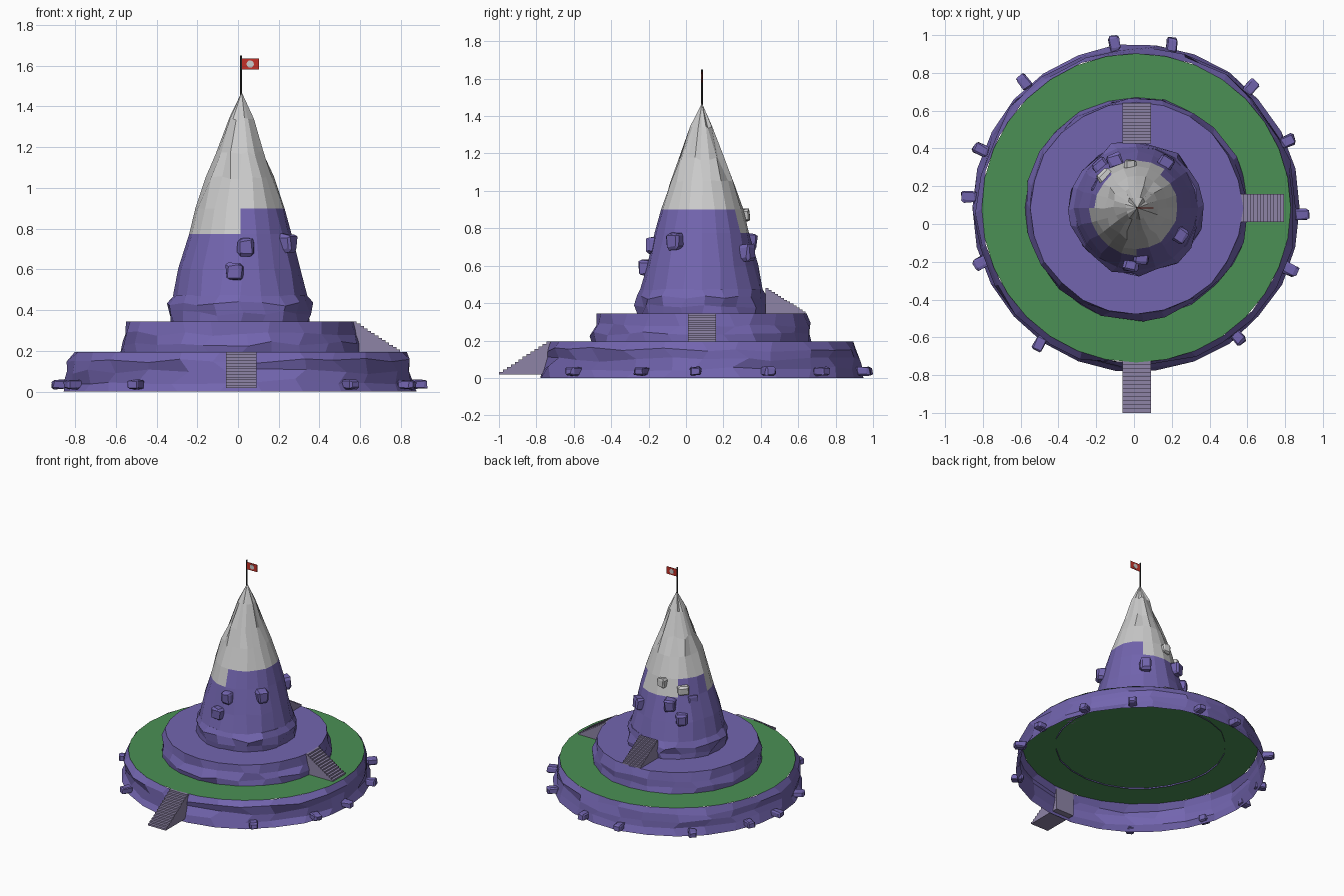
import bpy, bmesh, math, random
from mathutils import Vector, Matrix

if "Cube" in bpy.data.objects:
    bpy.data.objects.remove(bpy.data.objects["Cube"])

random.seed(7)
CX, CY = 0.012, 0.085          # common axis of the mountain


def material(name, rgb):
    m = bpy.data.materials.new(name)
    m.diffuse_color = (*rgb, 1)
    m.use_nodes = True
    m.node_tree.nodes["Principled BSDF"].inputs["Base Color"].default_value = m.diffuse_color
    return m


PURPLE = material("purple_rock", (0.17, 0.13, 0.43))
GREEN = material("grass", (0.07, 0.28, 0.09))
SNOW = material("snow", (0.75, 0.75, 0.77))
STONE = material("stair_stone", (0.27, 0.23, 0.38))
RED = material("flag_red", (0.55, 0.03, 0.02))
DARK = material("pole_dark", (0.03, 0.03, 0.03))


def finish(name, bm, *mats):
    me = bpy.data.meshes.new(name)
    bm.to_mesh(me)
    bm.free()
    for m in mats:
        me.materials.append(m)
    ob = bpy.data.objects.new(name, me)
    bpy.context.collection.objects.link(ob)
    return ob


def craggy_lathe(profile, n, jr, jz, ja=0.25, apex=None, cap=False):
    """Open revolved wall with jittered inner rings, for chiselled rock."""
    bm = bmesh.new()
    rings = []
    for k, (r, z, loose) in enumerate(profile):
        ring = []
        for i in range(n):
            a = math.tau * (i + random.uniform(-ja, ja) * loose) / n
            rr = r + random.uniform(-jr, jr) * (loose or 0.3)
            zz = z + random.uniform(-jz, jz) * loose
            ring.append(bm.verts.new((CX + rr * math.cos(a), CY + rr * math.sin(a), zz)))
        rings.append(ring)
    for a, b in zip(rings, rings[1:]):
        for i in range(n):
            j = (i + 1) % n
            bm.faces.new((a[i], a[j], b[j], b[i]))
    if cap:
        bm.faces.new(rings[-1])
    if apex:
        tip = bm.verts.new(apex)
        for i in range(n):
            bm.faces.new((rings[-1][i], rings[-1][(i + 1) % n], tip))
    return bm


# Lowest tier: open rock wall with a grass disc on top
finish("base_cliff", craggy_lathe(
    [(0.868, 0, 0), (0.852, 0.05, 1), (0.842, 0.1, 1), (0.84, 0.15, 1), (0.817, 0.195, 0)],
    26, 0.016, 0.014), PURPLE)
bm = bmesh.new()
bmesh.ops.create_circle(bm, cap_ends=True, segments=32, radius=0.818,
                        matrix=Matrix.Translation((CX, CY, 0.195)))
finish("grass_disc", bm, GREEN)

# Middle tier
finish("middle_cliff", craggy_lathe(
    [(0.59, 0.185, 0), (0.588, 0.235, 1), (0.575, 0.285, 1), (0.562, 0.345, 0)],
    24, 0.016, 0.012, cap=True), PURPLE)

# Upper ledge
finish("upper_ledge", craggy_lathe(
    [(0.345, 0.335, 0), (0.35, 0.385, 1), (0.35, 0.43, 1), (0.327, 0.475, 0)],
    20, 0.016, 0.012, cap=True), PURPLE)

# Peak: purple flank, snow above, with snow reaching lower on some sides
bm = craggy_lathe(
    [(0.328, 0.47, 0), (0.298, 0.6, 0.5), (0.252, 0.775, 0), (0.218, 0.9, 0),
     (0.168, 1.05, 0.6), (0.122, 1.17, 1), (0.06, 1.34, 0.7)],
    20, 0.016, 0.012, apex=(0.018, CY, 1.47))
for f in bm.faces:
    c = f.calc_center_median()
    ang = math.degrees(math.atan2(c.y - CY, c.x - CX)) % 360
    low_snow = 50 < ang < 130 or 175 < ang < 268
    f.material_index = int(c.z > 0.88 or (c.z > 0.78 and low_snow))
finish("peak", bm, PURPLE, SNOW)


# Boulders: chipped, bevelled blocks facing outwards
def boulders(name, spots, mat):
    bm = bmesh.new()
    for x, y, z, sr, st, sz in spots:
        rot = Matrix.Rotation(math.atan2(y - CY, x - CX) + random.uniform(-.15, .15), 4, 'Z')
        part = bmesh.new()
        bmesh.ops.create_cube(part, size=1)
        bmesh.ops.bevel(part, geom=part.edges[:], offset=0.16, segments=1, affect='EDGES')
        for v in part.verts:
            v.co += Vector([random.uniform(-.07, .07) for _ in range(3)])
        part.transform(Matrix.Translation((x, y, z)) @ rot @ Matrix.Diagonal((sr, st, sz, 1)))
        me = bpy.data.meshes.new("tmp")
        part.to_mesh(me)
        part.free()
        bm.from_mesh(me)
        bpy.data.meshes.remove(me)
    finish(name, bm, mat)


base_spots = [(-.105, .957), (.2, .945), (.62, .725), (.815, .44), (.885, .05), (.825, -.24),
              (.55, -.6), (-.5, -.635), (-.81, -.205), (-.875, .145), (-.81, .395), (-.58, .75)]
boulders("base_boulders", [(x, y, .035, .08, .06, .045) for x, y in base_spots], PURPLE)
flank_spots = [(.04, -.175, .71), (-.015, -.215, .59), (.245, -.06, .73), (.17, .325, .67),
               (-.175, .305, .63), (-.185, .2, .74), (-.1, .335, .73)]
boulders("flank_boulders", [(*p, .07, .08, .085) for p in flank_spots], PURPLE)
boulders("snow_boulders", [(-.155, .25, .825, .06, .08, .06), (-.02, .315, .87, .05, .06, .065)], SNOW)


# Stairs: stepped columns running down along an outward direction
def stairs(name, start, angle, run, rise, width=0.15, steps=13):
    bm = bmesh.new()
    d, h = run / steps, rise / steps
    for i in range(steps):
        top = rise - i * h
        bmesh.ops.create_cube(bm, size=1, matrix=Matrix.Translation(((i + .5) * d, 0, top / 2))
                              @ Matrix.Diagonal((d, width, top, 1)))
    bm.transform(Matrix.Translation(start) @ Matrix.Rotation(angle, 4, 'Z'))
    finish(name, bm, STONE)


stairs("lower_stairs", (.015, -.725, .018), -math.pi / 2, .275, .177)
stairs("middle_stairs", (.565, .085, .195), 0, .23, .15)
stairs("upper_stairs", (.015, .425, .345), math.pi / 2, .215, .135)

# Flagpole and flag with a plain disc on each face
bm = bmesh.new()
bmesh.ops.create_cone(bm, cap_ends=True, segments=8, radius1=.005, radius2=.005, depth=.195,
                      matrix=Matrix.Translation((.015, CY, 1.5525)))
finish("flagpole", bm, DARK)
bm = bmesh.new()
bmesh.ops.create_cube(bm, size=1, matrix=Matrix.Translation((.06, CY, 1.608))
                      @ Matrix.Diagonal((.085, .004, .055, 1)))
finish("flag", bm, RED)
bm = bmesh.new()
bmesh.ops.create_cone(bm, cap_ends=True, segments=16, radius1=.018, radius2=.018, depth=.007,
                      matrix=Matrix.Translation((.06, CY, 1.608)) @ Matrix.Rotation(math.pi / 2, 4, 'X'))
finish("flag_disc", bm, SNOW)
